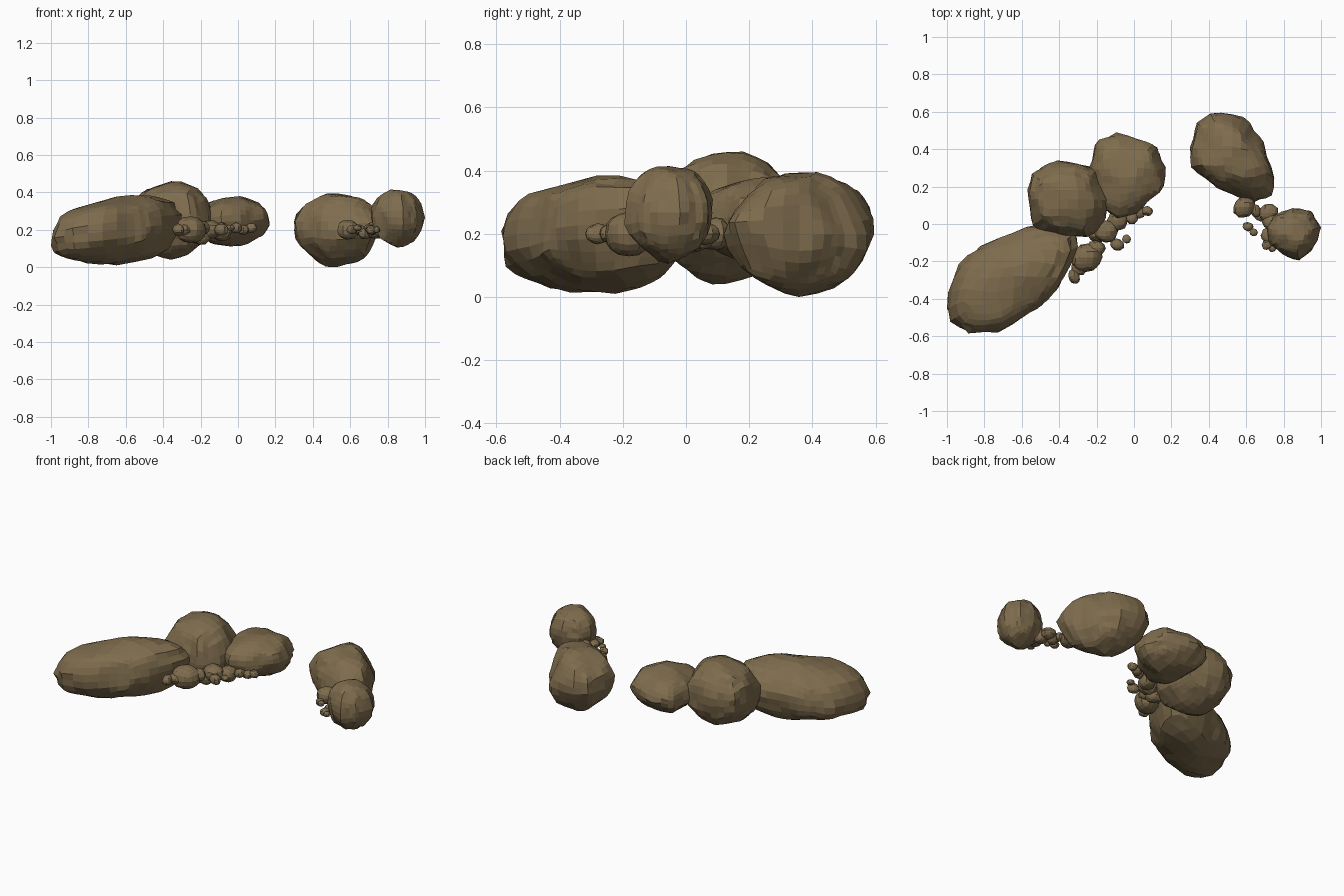
import bpy, bmesh, math, random
from mathutils import Vector, noise

cube = bpy.data.objects.get("Cube")
if cube:
    bpy.data.objects.remove(cube, do_unlink=True)

# Single brown stone material
stone = bpy.data.materials.new("brown_stone")
stone.use_nodes = True
colour = (0.21, 0.15, 0.075, 1)
stone.diffuse_color = colour
shader = stone.node_tree.nodes["Principled BSDF"]
shader.inputs["Base Color"].default_value = colour
shader.inputs["Roughness"].default_value = 0.9


def cross(a, b):
    return a.x * b.y - a.y * b.x


def reach(direction, outline):
    """Distance from the centre to the plan outline along a direction."""
    for p, q in zip(outline, outline[1:] + outline[:1]):
        if cross(p, direction) >= 0 and cross(direction, q) >= 0 and p.dot(direction) + q.dot(direction) > 0:
            return cross(p, q) / cross(direction, q - p)
    return outline[0].length


def random_normal(rng):
    return Vector((rng.gauss(0, 1), rng.gauss(0, 1), rng.gauss(0, 1.5))).normalized()


def rock(name, outline, low, high, seed, tilt=0, cuts=7, crown=2.0, belly=2.0):
    """Faceted boulder filling a counter-clockwise plan outline; crown and belly set its fullness."""
    rng = random.Random(seed)
    xs, ys = zip(*outline)
    centre = Vector(((min(xs) + max(xs)) / 2, (min(ys) + max(ys)) / 2))
    half = Vector(((max(xs) - min(xs)) / 2, (max(ys) - min(ys)) / 2, (high - low) / 2))
    plan = [Vector(p) - centre for p in outline]
    bm = bmesh.new()
    bmesh.ops.create_cube(bm, size=2)
    bmesh.ops.subdivide_edges(bm, edges=bm.edges[:], cuts=cuts, use_grid_fill=True)
    ledges = [(random_normal(rng), rng.uniform(0.1, 0.6)) for _ in range(3)]
    flats = [(random_normal(rng), rng.uniform(0.88, 0.95)) for _ in range(16)]
    offset = random_normal(rng) * 20
    for v in bm.verts:
        d = v.co.normalized()
        power = crown if d.z > 0 else belly
        full = (math.hypot(d.x, d.y) ** power + abs(d.z) ** power) ** (-1 / power)
        # Uneven surface, raised strata and flattened facets
        bumps = 0.04 * noise.noise(d * 2.2 + offset) + 0.05 * noise.noise(d * 5 + offset)
        d *= 1 + bumps + rng.uniform(-0.015, 0.015)
        for normal, level in ledges:
            if d.dot(normal) > level:
                d *= 1.02
        for normal, level in flats:
            over = d.dot(normal) - level
            if over > 0:
                d -= normal * over * 0.85
        d *= full
        flat = Vector((d.x, d.y))
        if flat.length > 1e-5:
            flat *= reach(flat.normalized(), plan)
        v.co = (flat.x, flat.y, d.z * half.z + tilt * flat.x)
    # Fit exactly to the boulder's extents
    for axis, middle in enumerate((centre.x, centre.y, (low + high) / 2)):
        values = [v.co[axis] for v in bm.verts]
        mid, span = (min(values) + max(values)) / 2, (max(values) - min(values)) / 2
        for v in bm.verts:
            v.co[axis] = (v.co[axis] - mid) * half[axis] / span + middle
    bmesh.ops.recalc_face_normals(bm, faces=bm.faces[:])
    mesh = bpy.data.meshes.new(name)
    bm.to_mesh(mesh)
    bm.free()
    mesh.materials.append(stone)
    obj = bpy.data.objects.new(name, mesh)
    bpy.context.collection.objects.link(obj)


def pebble(name, x, y, z, radius, seed):
    """Small irregular stone with a random oval plan."""
    rng = random.Random(seed)
    turn, stretch = rng.uniform(0, math.pi), rng.uniform(0.75, 0.95)
    outline = []
    for i in range(8):
        a = i * math.tau / 8
        u, w = math.cos(a) * radius, math.sin(a) * radius * stretch
        outline.append((x + u * math.cos(turn) - w * math.sin(turn),
                        y + u * math.sin(turn) + w * math.cos(turn)))
    tall = radius * rng.uniform(0.6, 0.85)
    rock(name, outline, z - tall, z + tall, seed, cuts=3)


# Large boulders
rock("long_boulder", [(-1, -.5), (-.88, -.585), (-.72, -.585), (-.52, -.47), (-.4, -.33), (-.31, -.17),
                      (-.3, -.05), (-.42, .01), (-.6, -.02), (-.8, -.11), (-.93, -.2), (-.99, -.4)],
     .01, .385, 4, .12, crown=2.1, belly=2.1)
rock("tall_boulder", [(-.55, .0), (-.42, -.05), (-.24, -.07), (-.16, .02), (-.14, .15), (-.2, .29),
                      (-.32, .33), (-.43, .34), (-.53, .27), (-.57, .12)], .04, .46, 8, -.04, belly=1.75)
rock("back_boulder", [(-.2, .1), (-.1, .03), (.03, .08), (.15, .19), (.17, .31), (.11, .43),
                      (-.08, .49), (-.2, .45), (-.24, .3)], .11, .38, 15, .06, crown=2.2)
rock("far_boulder", [(.31, .31), (.45, .2), (.62, .12), (.72, .15), (.75, .27), (.66, .45),
                     (.6, .56), (.42, .595), (.35, .54), (.3, .4)], 0, .395, 23, crown=2.1, belly=1.8)
rock("end_boulder", [(.73, -.11), (.81, -.17), (.89, -.195), (.96, -.13), (1, -.03), (.95, .06),
                     (.86, .085), (.76, .05), (.71, -.02)], .105, .415, 31)

# Rubble at the foot of the left boulders
left_rubble = [(-.25, -.18, .2, .09), (-.32, -.28, .2, .04), (-.29, -.23, .2, .05), (-.2, -.13, .21, .05),
               (-.15, -.04, .2, .065), (-.09, -.11, .2, .04), (-.04, -.08, .21, .025), (-.09, .02, .19, .06),
               (-.01, .03, .21, .035), (.03, .06, .2, .035), (.07, .07, .21, .032), (-.2, -.05, .17, .06)]
# Rubble joining the right boulders
right_rubble = [(.59, .09, .2, .065), (.65, .07, .2, .035), (.72, .06, .2, .055), (.61, -.015, .2, .03),
                (.64, -.045, .21, .022), (.74, .01, .2, .06), (.72, -.06, .2, .045), (.71, -.11, .2, .03),
                (.74, -.13, .2, .022), (.68, .05, .18, .04)]
for side, stones in (("left", left_rubble), ("right", right_rubble)):
    for i, (x, y, z, radius) in enumerate(stones):
        pebble(f"{side}_rubble_{i + 1}", x, y, z, radius, 100 + i)
